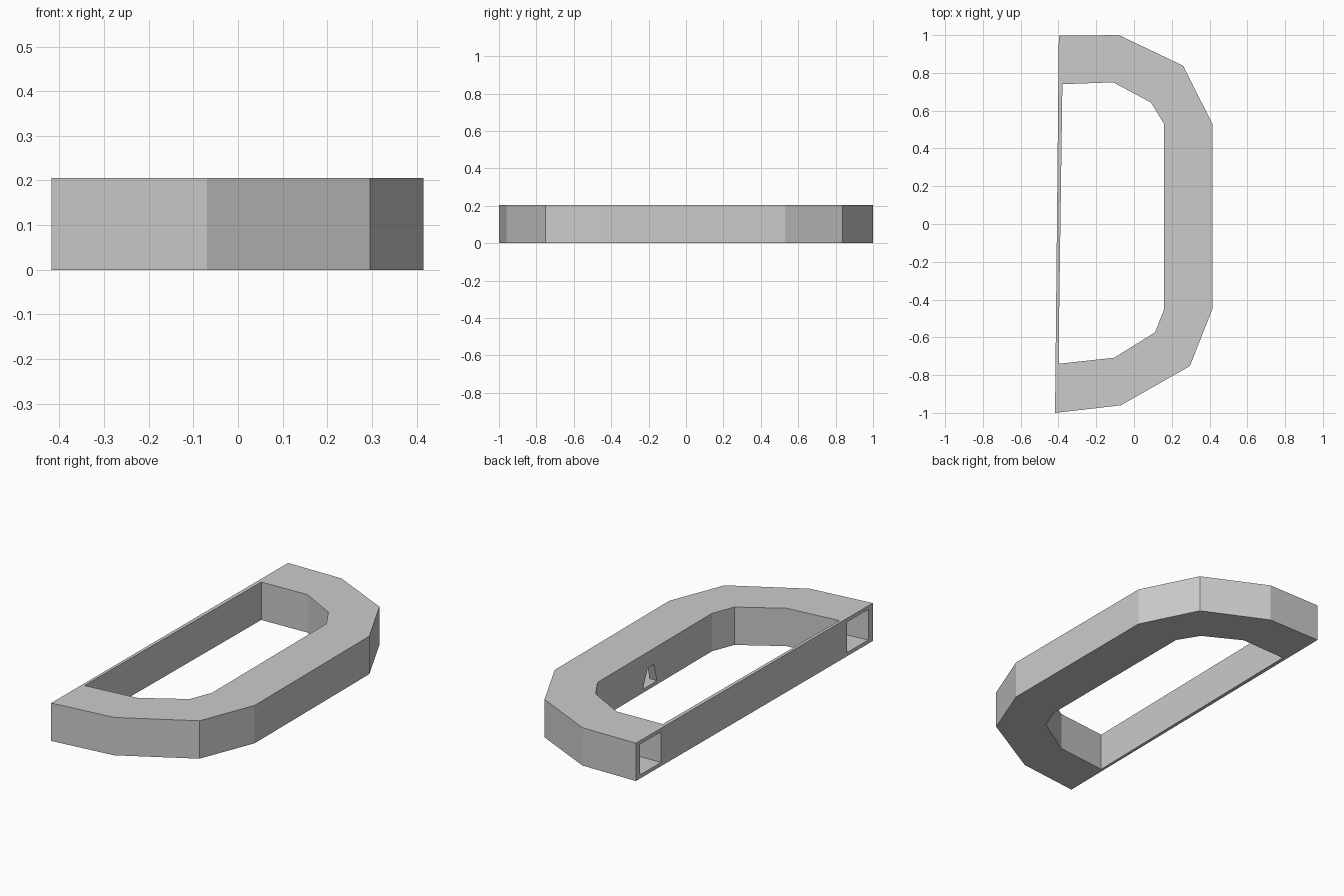
import bpy
import bmesh
from mathutils import Vector

if "Cube" in bpy.data.objects:
    bpy.data.objects.remove(bpy.data.objects["Cube"])

H = 0.205

# Matching stations along the outer and inner walls of the D-shaped ring
OUTER = [(-0.398, 0.997), (-0.08, 1.0), (0.26, 0.838), (0.415, 0.53),
         (0.415, -0.45), (0.296, -0.752), (-0.07, -0.96), (-0.418, -1.0)]
INNER = [(-0.379, 0.74), (-0.11, 0.75), (0.09, 0.643), (0.16, 0.528),
         (0.16, -0.45), (0.112, -0.573), (-0.105, -0.708), (-0.4, -0.74)]


def prism(name, base, offset):
    """Closed prism from a 3D polygon swept along an offset."""
    bm = bmesh.new()
    face = bm.faces.new([bm.verts.new(p) for p in base])
    swept = bmesh.ops.extrude_face_region(bm, geom=[face], use_keep_orig=True)
    verts = [g for g in swept["geom"] if isinstance(g, bmesh.types.BMVert)]
    bmesh.ops.translate(bm, verts=verts, vec=offset)
    bmesh.ops.recalc_face_normals(bm, faces=bm.faces)
    mesh = bpy.data.meshes.new(name)
    bm.to_mesh(mesh)
    bm.free()
    obj = bpy.data.objects.new(name, mesh)
    bpy.context.collection.objects.link(obj)
    return obj


def cut(target, cutter):
    cutter.hide_render = True
    cutter.display_type = 'WIRE'
    mod = target.modifiers.new(cutter.name, 'BOOLEAN')
    mod.operation = 'DIFFERENCE'
    mod.solver = 'EXACT'
    mod.object = cutter


def rail(t):
    """Path between the two walls, pushed out through the flat side."""
    pts = [Vector(o).lerp(Vector(i), t) for o, i in zip(OUTER, INNER)]
    for end in (pts[0], pts[-1]):
        end.x -= 0.05
    return pts


# Solid outer block
shell = prism("ring_building", [(x, y, 0) for x, y in OUTER], (0, 0, H))

# Open courtyard
cut(shell, prism("courtyard_cutter", [(x, y, -0.1) for x, y in INNER], (0, 0, H + 0.2)))

# Hollow corridor, open at both ends on the flat side
loop = rail(0.13) + rail(0.83)[::-1]
cut(shell, prism("corridor_cutter", [(p.x, p.y, 0.02) for p in loop], (0, 0, 0.165)))

# Tapered doorway from the courtyard into the corridor
door = [(0.14, 0.02), (0.10, 0.117), (0.045, 0.117), (0.02, 0.02)]
cut(shell, prism("doorway_cutter", [(0.12, y, z) for y, z in door], (0.14, 0, 0)))
